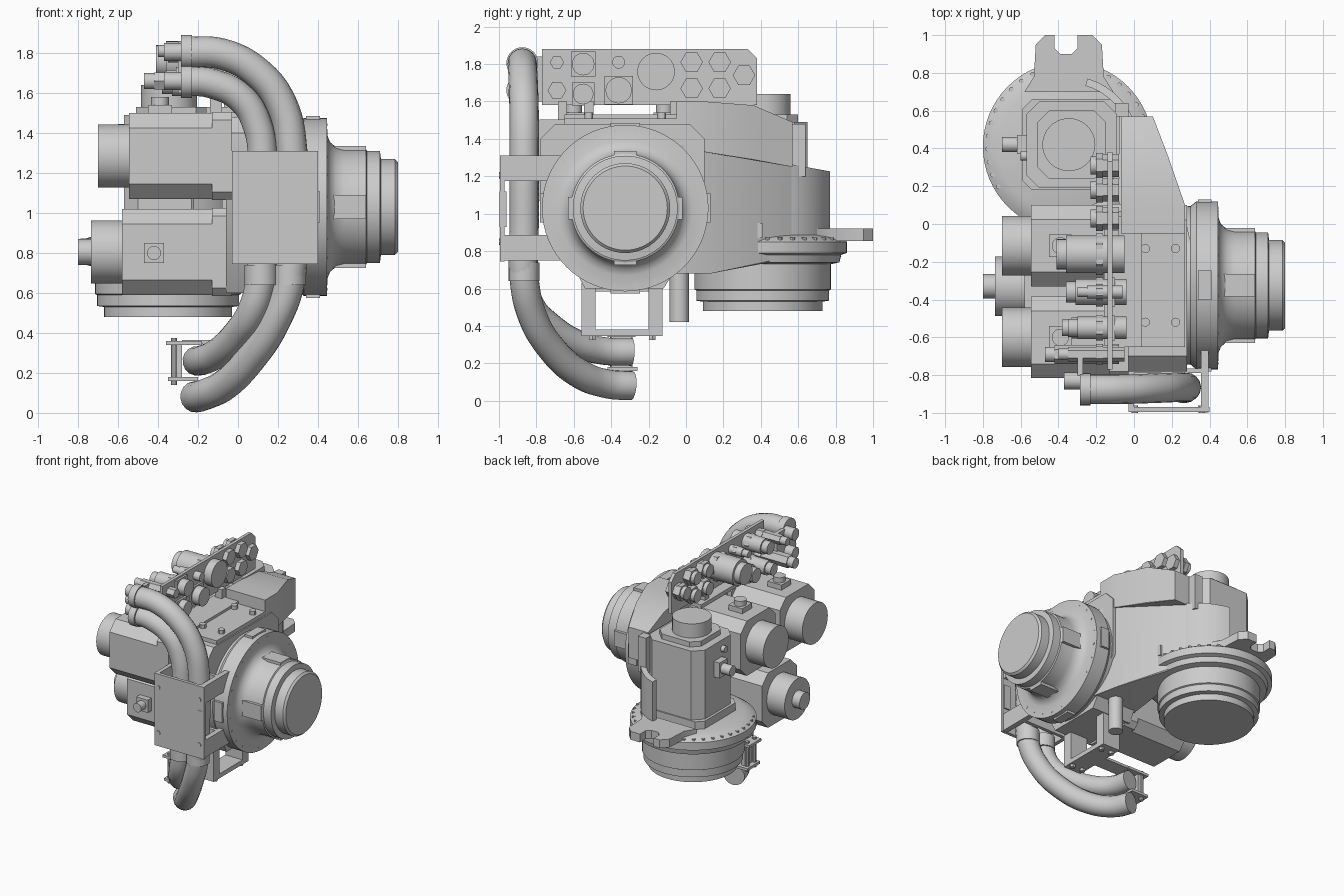
import bpy, bmesh
from math import sin, cos, pi, radians

if "Cube" in bpy.data.objects:
    bpy.data.objects.remove(bpy.data.objects["Cube"])

AX = {'X': lambda u, v, w: (w, u, v), 'Y': lambda u, v, w: (u, w, v), 'Z': lambda u, v, w: (u, v, w)}


def finish(name, bm):
    bmesh.ops.recalc_face_normals(bm, faces=bm.faces[:])
    me = bpy.data.meshes.new(name)
    bm.to_mesh(me)
    bm.free()
    ob = bpy.data.objects.new(name, me)
    bpy.context.collection.objects.link(ob)
    return ob


def prism(name, pts, axis, a, b):
    """Extrude a 2D outline from a to b along an axis."""
    bm, f, n = bmesh.new(), AX[axis], len(pts)
    lo = [bm.verts.new(f(u, v, a)) for u, v in pts]
    hi = [bm.verts.new(f(u, v, b)) for u, v in pts]
    bm.faces.new(lo)
    bm.faces.new(hi)
    for i in range(n):
        j = (i + 1) % n
        bm.faces.new((lo[i], lo[j], hi[j], hi[i]))
    return finish(name, bm)


def lathe(name, prof, axis, c, n=56):
    """Closed solid of revolution; prof = (radius, position along axis)."""
    bm, f = bmesh.new(), AX[axis]
    rings = [[bm.verts.new(f(c[0] + r * cos(2 * pi * i / n), c[1] + r * sin(2 * pi * i / n), t))
              for i in range(n)] for r, t in prof]
    bm.faces.new(rings[0])
    bm.faces.new(rings[-1])
    for p, q in zip(rings, rings[1:]):
        for i in range(n):
            j = (i + 1) % n
            bm.faces.new((p[i], p[j], q[j], q[i]))
    return finish(name, bm)


def cyl(name, axis, c, r, a, b, n=32):
    return lathe(name, [(r, a), (r, b)], axis, c, n)


def box(name, x0, x1, y0, y1, z0, z1):
    return prism(name, [(x0, y0), (x1, y0), (x1, y1), (x0, y1)], 'Z', z0, z1)


def hull(name, pts):
    bm = bmesh.new()
    for p in pts:
        bm.verts.new(p)
    r = bmesh.ops.convex_hull(bm, input=bm.verts[:])
    bmesh.ops.delete(bm, geom=[v for v in r['geom_interior'] if isinstance(v, bmesh.types.BMVert)], context='VERTS')
    return finish(name, bm)


def octagon(u, v, a, b, c):
    return [(u - a, v - b + c), (u - a + c, v - b), (u + a - c, v - b), (u + a, v - b + c),
            (u + a, v + b - c), (u + a - c, v + b), (u - a + c, v + b), (u - a, v + b - c)]


def tube(name, pts, r):
    cu = bpy.data.curves.new(name, 'CURVE')
    cu.dimensions, cu.bevel_depth, cu.bevel_resolution = '3D', r, 6
    cu.resolution_u, cu.use_fill_caps = 10, True
    s = cu.splines.new('BEZIER')
    s.bezier_points.add(len(pts) - 1)
    for bp, p in zip(s.bezier_points, pts):
        bp.co, bp.handle_left_type, bp.handle_right_type = p, 'AUTO', 'AUTO'
    ob = bpy.data.objects.new(name, cu)
    bpy.context.collection.objects.link(ob)


# Wrist joint: big disc, hub and stepped nose along +x
WC = (-0.325, 1.03)
lathe('wrist_disc', [(.40, 0), (.42, .3), (.445, .33), (.445, .445), (.36, .447), (.325, .46), (.30, .49),
                     (.29, .53), (.29, .64), (.28, .645), (.28, .71), (.24, .715), (.24, .785), (.225, .80)], 'X', WC, 64)
for i in range(4):
    a = i * pi / 2
    hy, hz = (.02, .06) if i % 2 == 0 else (.06, .02)
    y, z = WC[0] + .285 * cos(a), WC[1] + .285 * sin(a)
    box('hub_clamp', .44, .64, y - hy, y + hy, z - hz, z + hz)
    y, z = WC[0] + .43 * cos(a), WC[1] + .43 * sin(a)
    box('disc_rim_pad', .34, .41, y - hy * 1.3, y + hy * 1.3, z - hz * 1.3, z + hz * 1.3)
for i in range(24):
    a = 2 * pi * (i + .5) / 24
    cyl('disc_bolt', 'X', (WC[0] + .415 * cos(a), WC[1] + .415 * sin(a)), .007, .44, .447, 8)

# Gear housing behind the disc
prism('gear_housing', [(-.78, 1.05), (-.78, 1.4), (-.7, 1.48), (.02, 1.48), (.1, 1.4), (.1, .95),
                       (-.12, .6), (-.54, .6)], 'X', -.06, .28)
box('housing_top_plate', .03, .27, -.65, -.05, 1.46, 1.51)
for x in (.06, .22):
    for y in (-.52, -.13):
        cyl('top_plate_bolt', 'Z', (x, y), .024, 1.5, 1.54, 12)

# Base joint: turning drum, flange, notched lug and bolts
BC = (-.35, .41)
lathe('base_drum', [(.32, .48), (.32, .53), (.355, .535), (.355, .59), (.365, .595), (.365, .73), (.41, .74),
                    (.42, .78), (.45, .79), (.45, .85), (.42, .87), (.36, .89)], 'Z', BC, 64)
prism('notched_lug', [(-.58, .7), (-.53, .78), (-.52, .95), (-.47, 1), (-.42, 1), (-.42, .93), (-.39, .9), (-.33, .9),
                      (-.30, .93), (-.30, 1), (-.22, 1), (-.17, .95), (-.16, .78), (-.11, .7)], 'Z', .855, .92)
for i in range(26):
    a = radians(-25 + i * 9.4)
    cyl('flange_bolt', 'Z', (BC[0] + .425 * cos(a), BC[1] + .425 * sin(a)), .013, .84, .872, 8)

# Casting that joins both joints, with a sloped top
slope = lambda y: 1.365 - .18 * y
core = [(-.08, .66), (-.03, .6), (.02, .46), (.12, .3), (.25, .13), (.3, -.1), (-.08, -.1)]
hull('joint_casting', [(x, y, z) for x, y in core for z in (.78 if y > .2 else .68, slope(y))])
arc = [radians(-70 + 8 * i) for i in range(19)]
wall = prism('motor_guard_wall', [(BC[0] + .375 * cos(a), BC[1] + .375 * sin(a)) for a in arc] +
             [(BC[0] + .335 * cos(a), BC[1] + .335 * sin(a)) for a in reversed(arc)], 'Z', .84, 1.3)
for v in wall.data.vertices:
    if v.co.z > 1.2:
        v.co.z = slope(v.co.y)
hull('top_cover', [(x, y, z) for y, xm, z0, z1 in ((-.05, .27, 1.36, 1.6), (.1, .27, 1.33, 1.6), (.36, .18, 1.29, 1.58),
                                                   (.57, .1, 1.25, 1.49)) for x in (-.07, xm) for z in (z0, z1)])
box('cover_rear_post', -.1, -.03, .57, .64, 1.2, 1.48)
box('casting_pad', -.02, .1, .27, .41, .87, .95)

# Upright motor on the base joint
prism('base_motor_foot', octagon(-.33, .42, .26, .24, .05), 'Z', .87, .95)
prism('base_motor_body', octagon(-.33, .42, .24, .23, .07), 'Z', .94, 1.49)
prism('base_motor_head', octagon(-.33, .42, .18, .18, .06), 'Z', 1.48, 1.53)
cyl('base_motor_cap', 'Z', (-.345, .42), .14, 1.52, 1.64, 40)
box('base_motor_socket', -.62, -.54, .37, .47, 1.24, 1.36)
cyl('base_motor_plug', 'X', (.42, 1.3), .04, -.7, -.6, 20)
cyl('base_motor_small_plug', 'X', (.36, 1.42), .025, -.6, -.5, 16)


# Three side motors along -x
def side_motor(tag, y, z, front, h):
    prism(tag + '_flange', octagon(y, z, h + .005, h + .005, .04), 'X', -.13, -.03)
    prism(tag + '_body', octagon(y, z, h, h, .075), 'X', front, -.1)
    cyl(tag + '_cap', 'X', (y, z), .158, front - .155, front + .01, 40)


side_motor('upper_rear_motor', -.115, 1.285, -.545, .215)
side_motor('upper_front_motor', -.6, 1.285, -.545, .215)
side_motor('lower_motor', -.33, .805, -.58, .215)
cyl('lower_motor_encoder', 'X', (-.33, .805), .065, -.8, -.72, 24)
box('lower_motor_socket', -.47, -.37, -.59, -.53, .75, .85)
cyl('lower_motor_plug', 'Y', (-.42, .8), .035, -.65, -.58, 20)
for y in (-.115, -.6):
    box('motor_socket', -.45, -.33, y - .06, y + .06, 1.48, 1.54)
    cyl('motor_plug', 'Z', (-.39, y), .045, 1.53, 1.58, 20)

# Connector panel and its supports
prism('connector_panel', [(-.77, 1.58), (.38, 1.58), (.38, 1.83), (.33, 1.88), (-.77, 1.88)], 'X', -.14, -.115)
for y in (-.66, -.52, -.06):
    box('panel_post', -.14, -.08, y - .025, y + .025, 1.45, 1.6)
box('panel_foot', -.16, .04, -.65, .04, 1.5, 1.53)
# (y, z, radius, sides, x of inner end, x of outer end)
plugs = [(.03, 1.81, .06, 6, -.23, -.08), (.18, 1.81, .06, 6, -.23, -.08), (.31, 1.74, .06, 6, -.23, -.08),
         (.03, 1.67, .06, 6, -.23, -.08), (.18, 1.67, .06, 6, -.23, -.08), (-.16, 1.76, .1, 32, -.41, -.05),
         (-.36, 1.66, .07, 28, -.36, -.04), (-.36, 1.81, .034, 20, -.3, -.06), (-.55, 1.8, .06, 28, -.35, -.04),
         (-.55, 1.64, .055, 28, -.38, -.05), (-.69, 1.81, .038, 6, -.40, -.05), (-.69, 1.66, .05, 6, -.47, -.08)]
for y, z, r, n, a, b in plugs:
    cyl('connector', 'X', (y, z), r, a + .05, b, n)
    cyl('connector_tip', 'X', (y, z), r * .8, a, a + .06, 24)
    cyl('connector_nut', 'X', (y, z), r * 1.1, -.2, -.165, 6)
    if r > .052 and n == 28:
        box('connector_flange', -.125, -.1, y - r * 1.1, y + r * 1.1, z - r * 1.1, z + r * 1.1)

# Two hoses sweeping round the front
R = .078
tube('outer_hose', [(-.27, -.875, 1.805), (-.08, -.875, 1.795), (.1, -.87, 1.7), (.22, -.865, 1.54), (.27, -.865, 1.3),
                    (.27, -.865, .95), (.255, -.865, .65), (.18, -.82, .45), (.07, -.72, .28), (-.06, -.57, .145),
                    (-.17, -.42, .09), (-.215, -.29, .08)], R)
tube('inner_hose', [(-.27, -.875, 1.66), (-.14, -.875, 1.65), (.02, -.87, 1.57), (.1, -.865, 1.43), (.125, -.865, 1.25),
                    (.12, -.865, .95), (.11, -.865, .65), (.07, -.83, .51), (0, -.73, .4), (-.1, -.57, .3),
                    (-.175, -.43, .265), (-.205, -.29, .26)], R * .95)
for z in (1.805, 1.66):
    cyl('hose_end_collar', 'X', (-.875, z), .085, -.285, -.23)
    cyl('hose_end_stub', 'X', (-.83, z), .045, -.37, -.27, 24)
for x in (.115, .258):
    cyl('hose_sleeve', 'Z', (x, -.865), .083, .64, .74)
box('hose_end_plate', -.3, -.27, -.84, -.7, 1.6, 1.84)

# Hose guard bracket at the front
box('guard_plate', -.03, .4, -.995, -.97, .745, 1.31)
for z0, z1 in ((.75, .885), (1.175, 1.31)):
    box('guard_side_arm', .355, .395, -.99, -.66, z0, z1)
    box('guard_inner_arm', -.03, .0, -.99, -.74, z0, z1)
    box('guard_cross_bar', -.03, .39, -.79, -.765, z0, z1)
box('guard_handle', .34, .395, -.998, -.96, .93, 1.12)
for x in (.005, .36):
    for z in (.85, 1.205):
        cyl('guard_bolt', 'Y', (x, z), .017, -1.0, -.96, 12)

# Underside: hose carrier, clamps and drain pin
box('carrier_plate', .03, .18, -.56, -.13, .345, .38)
for y in (-.56, -.2):
    box('carrier_leg', .03, .18, y, y + .075, .345, .63)
for x in (.06, .15):
    for y in (-.5, -.18):
        cyl('carrier_bolt', 'Z', (x, y), .02, .325, .35, 6)
box('carrier_arm', -.28, .06, -.4, -.28, .345, .365)
box('clamp_upper_plate', -.36, -.18, -.42, -.27, .34, .36)
box('clamp_web', -.31, -.28, -.4, -.29, .16, .36)
box('clamp_lower_plate', -.35, -.2, -.42, -.26, .16, .18)
for y in (-.39, -.3):
    cyl('clamp_bolt', 'Z', (-.32, y), .016, .14, .375, 10)
cyl('drain_pin', 'Z', (.14, -.035), .052, .42, .75, 28)

# Smooth round parts, keep sharp edges
for o in bpy.context.scene.objects:
    o.select_set(o.type == 'MESH')
    if o.type == 'MESH':
        bpy.context.view_layer.objects.active = o
bpy.ops.object.shade_smooth_by_angle(angle=radians(30))
